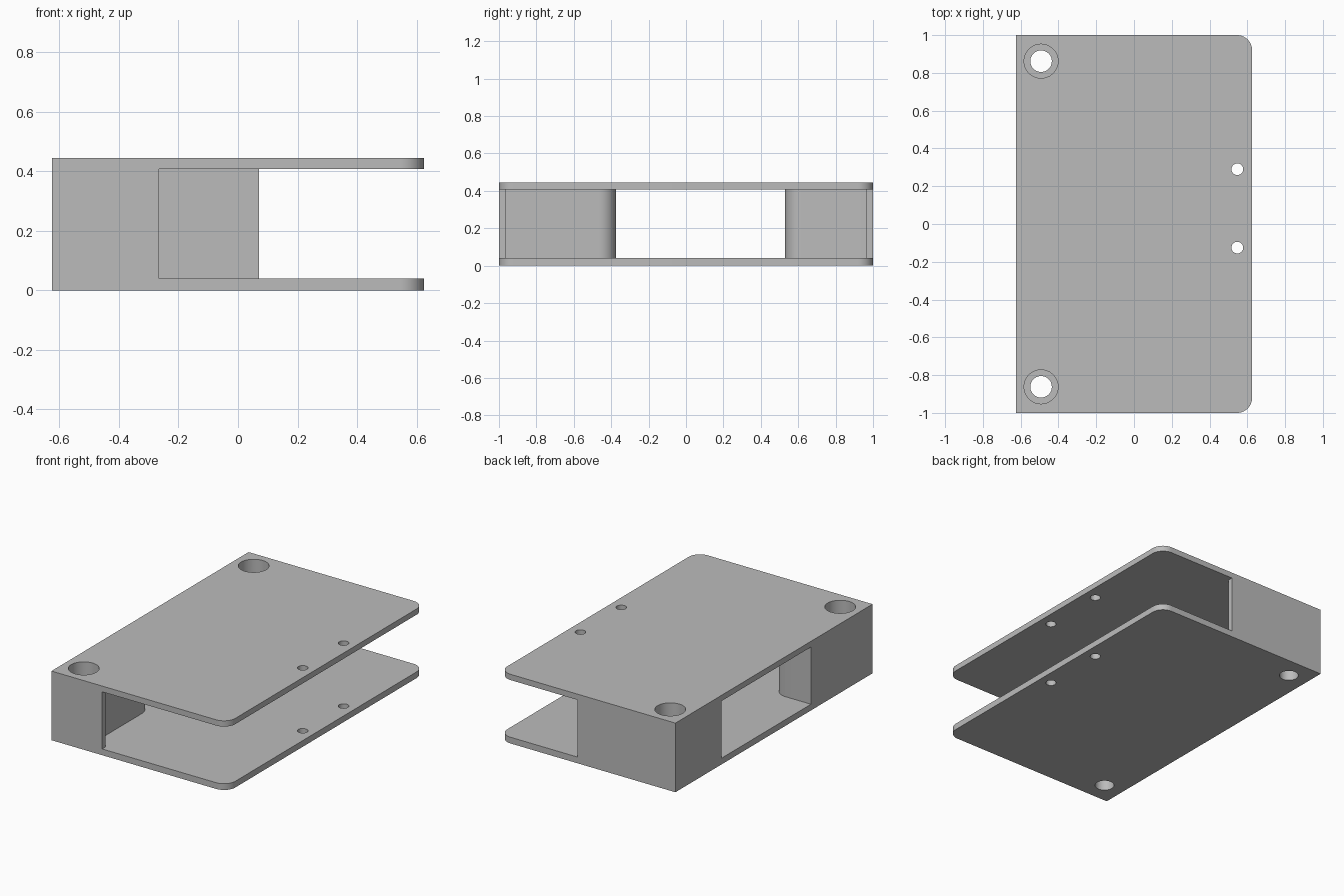
import bpy
import bmesh
from math import cos, sin, radians

HEIGHT, FLOOR, CEILING = 0.444, 0.04, 0.407

if "Cube" in bpy.data.objects:
    bpy.data.objects.remove(bpy.data.objects["Cube"], do_unlink=True)

grey = bpy.data.materials.new("plain grey")
grey.use_nodes = True
grey.diffuse_color = (0.5, 0.5, 0.5, 1)
grey.node_tree.nodes["Principled BSDF"].inputs["Base Color"].default_value = (0.5, 0.5, 0.5, 1)


def arc(cx, cy, r, start, end, steps=16):
    """Points along an arc, angles in degrees."""
    angles = [radians(start + (end - start) * i / steps) for i in range(steps + 1)]
    return [(cx + r * cos(a), cy + r * sin(a)) for a in angles]


def prism(name, outline, bottom, top):
    """Extrude a flat outline between two heights."""
    bm = bmesh.new()
    face = bm.faces.new([bm.verts.new((x, y, bottom)) for x, y in outline])
    grown = bmesh.ops.extrude_face_region(bm, geom=[face])["geom"]
    for v in grown:
        if isinstance(v, bmesh.types.BMVert):
            v.co.z = top
    bmesh.ops.recalc_face_normals(bm, faces=bm.faces)
    mesh = bpy.data.meshes.new(name)
    bm.to_mesh(mesh)
    bm.free()
    mesh.materials.append(grey)
    obj = bpy.data.objects.new(name, mesh)
    bpy.context.collection.objects.link(obj)
    return obj


def cut(body, cutter):
    """Subtract the cutter from the body and discard it."""
    cutter.hide_render = True
    mod = body.modifiers.new("cut", 'BOOLEAN')
    mod.operation = 'DIFFERENCE'
    mod.solver = 'EXACT'
    mod.object = cutter
    bpy.context.view_layer.objects.active = body
    bpy.ops.object.modifier_apply(modifier=mod.name)
    bpy.data.objects.remove(cutter, do_unlink=True)


def drill(body, x, y, r, bottom, top):
    cut(body, prism("drill", arc(x, y, r, 0, 350, 35), bottom, top))


# Solid block with two rounded corners
outline = ([(-0.625, -1)] + arc(0.545, -0.92, 0.08, -90, 0)
           + arc(0.545, 0.92, 0.08, 0, 90) + [(-0.625, 1)])
body = prism("bracket_body", outline, 0, HEIGHT)

# Cavity that leaves two plates, two rounded posts and two thin side walls
cavity = ([(-0.7, -0.375)] + arc(-0.445, -0.465, 0.09, 90, 0)
          + [(-0.355, -0.965), (-0.265, -0.965), (-0.265, -1.1),
             (0.7, -1.1), (0.7, 1.1), (0.07, 1.1), (0.07, 0.965), (-0.355, 0.965)]
          + arc(-0.445, 0.62, 0.09, 0, -90) + [(-0.7, 0.53)])
cut(body, prism("cavity", cavity, FLOOR, CEILING))

# Counterbored mounting holes through the posts
for side in (-1, 1):
    drill(body, -0.492, side * 0.862, 0.057, -0.1, 0.6)
    drill(body, -0.492, side * 0.862, 0.09, 0.22, 0.6)

# Small pin holes through both plates
for y in (-0.125, 0.29):
    drill(body, 0.547, y, 0.031, -0.1, 0.6)

bpy.ops.object.select_all(action='DESELECT')
body.select_set(True)
bpy.context.view_layer.objects.active = body
bpy.ops.object.shade_smooth_by_angle(angle=radians(30))
